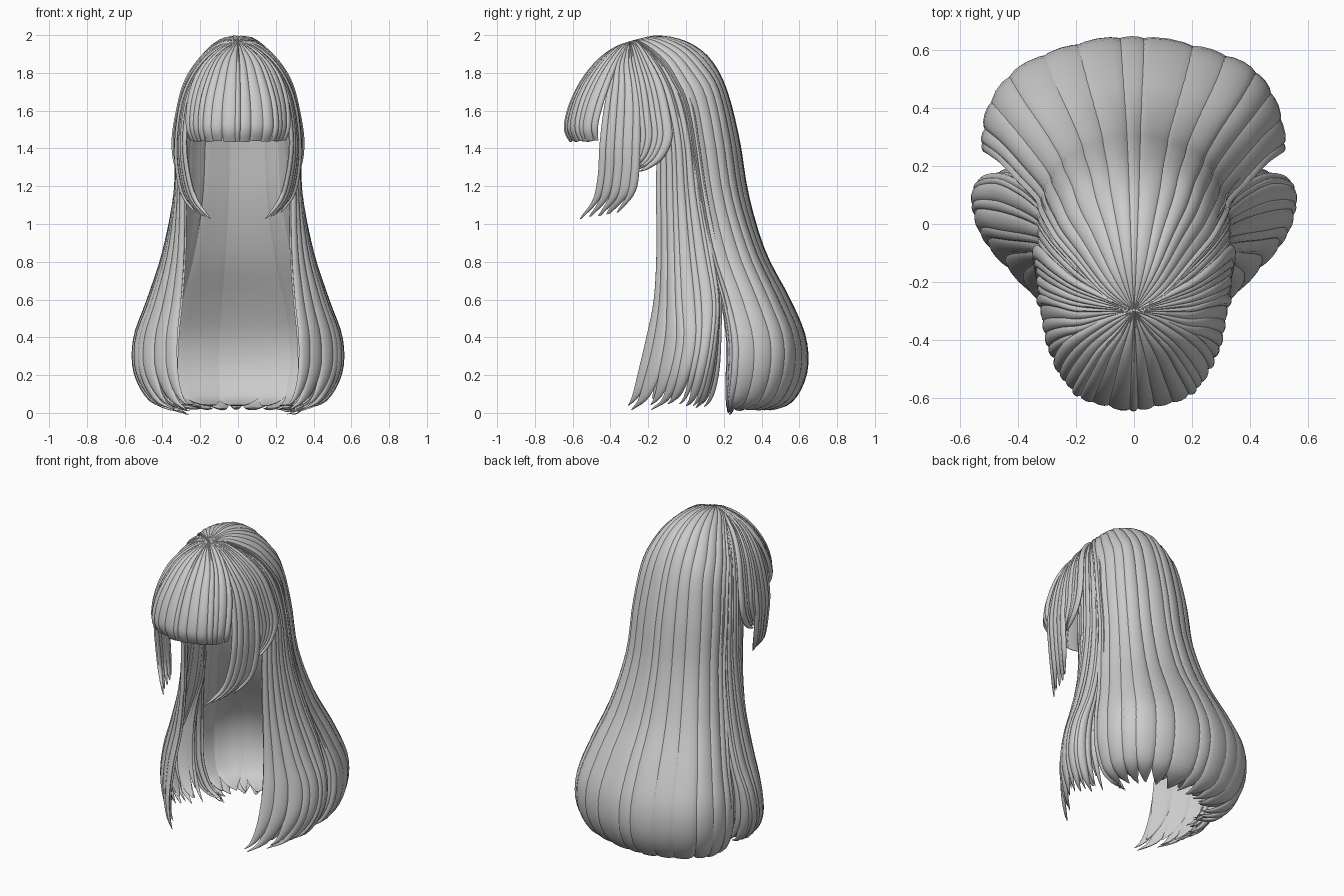
import bpy, bmesh, math, random
from mathutils import Vector

random.seed(4)


def cat(pts, s):
    """Catmull-Rom point at index s, with straight extension past the ends."""
    n = len(pts)
    k = max(0, min(n - 2, int(math.floor(s))))
    f = s - k
    b, c = pts[k], pts[k + 1]
    a = pts[k - 1] if k > 0 else b * 2 - c
    d = pts[k + 2] if k + 2 < n else c * 2 - b
    if f < 0:
        return b + (c - a) * (f / 2)
    if f > 1:
        return c + (d - b) * ((f - 1) / 2)
    return (b * 2 + (c - a) * f + (a * 2 - b * 5 + c * 4 - d) * f * f
            + (b * 3 - a - c * 3 + d) * f ** 3) / 2


def guide(*p):
    """Guide line from the crown; p lists the remaining points."""
    return [Vector((0, -0.3, 1.965))] + [Vector(q) for q in p]


def flip(g):
    return [Vector((-p.x, p.y, p.z)) for p in g]


def add_strand(bm, guides, uc, half, th, tip, blunt, end, depth, rings=46, sides=12):
    """One lens-shaped lock following the sheet spanned by the guides."""
    m = len(guides[0]) - 1

    def row(t):
        return [cat(g, t * m) for g in guides]

    def normal(t, r):
        du = cat(r, uc + 0.05) - cat(r, uc - 0.05)
        r2 = row(t + 0.01)
        return du.cross(cat(r2, uc) - cat(r, uc)).normalized()

    r = row(0.5)
    p = cat(r, uc)
    sign = 1 if normal(0.5, r).dot(p - Vector((0, -0.12, min(p.z, 1.3)))) > 0 else -1
    drift = random.uniform(-0.3, 0.3) * half
    loops = []
    for i in range(rings):
        t = 0.003 + (end - 0.003) * i / (rings - 1)
        q = max(0, (t / end - (1 - tip)) / tip)
        w = blunt + (1 - blunt) * (1 - q ** 1.8)
        h = th * min(1, 0.15 + t * 4) * (0.15 + 0.85 * (1 - q ** 3))
        d = depth * min(1, t * 5)
        r = row(t)
        nrm = normal(t, r) * sign
        ring = []
        for j in range(sides):
            a = 2 * math.pi * j / sides
            v = cat(r, uc + drift * t * t + math.cos(a) * half * w)
            s = math.sin(a)
            ring.append(bm.verts.new(v + nrm * (s * h * (1 if s > 0 else 0.5) - d)))
        loops.append(ring)
    for A, B in zip(loops, loops[1:]):
        for j in range(sides):
            k = (j + 1) % sides
            bm.faces.new((A[j], A[k], B[k], B[j]))
    bm.faces.new(loops[0])
    bm.faces.new(loops[-1])


def hair(name, guides, n, th=0.018, tip=0.18, blunt=0.1, vary=0.025, depth=0.011,
         overlap=1.3, end=1.0):
    """A row of n locks side by side over the whole sheet."""
    bm = bmesh.new()
    span = len(guides) - 1
    cuts = [0] + [i + random.uniform(-0.28, 0.28) for i in range(1, n)] + [n]
    for a, b in zip(cuts, cuts[1:]):
        half = (b - a) / n * span / 2
        add_strand(bm, guides, (a + b) / 2 / n * span, half * overlap, th, tip, blunt,
                   end - random.uniform(0, vary), depth + random.uniform(-0.005, 0.005))
    bmesh.ops.recalc_face_normals(bm, faces=bm.faces)
    me = bpy.data.meshes.new(name)
    bm.to_mesh(me)
    bm.free()
    ob = bpy.data.objects.new(name, me)
    bpy.context.collection.objects.link(ob)
    bpy.ops.object.select_all(action='DESELECT')
    ob.select_set(True)
    bpy.context.view_layer.objects.active = ob
    bpy.ops.object.shade_smooth_by_angle(angle=math.radians(50))


def pair(name, guides, n, **kw):
    for side, gs in (("right", guides), ("left", [flip(g) for g in guides])):
        state = random.getstate()
        hair(name + "_" + side, gs, n, **kw)
        if side == "right":
            random.setstate(state)


# long back hair, tips curling inward; b3 is the tucked-in edge beside the split
b0 = guide((0, -.15, 1.995), (0, 0, 1.965), (0, .12, 1.88), (0, .21, 1.72), (0, .28, 1.45),
           (0, .33, 1.15), (0, .42, .85), (0, .55, .6), (0, .632, .4), (0, .64, .22),
           (0, .575, .075), (0, .48, .02), (0, .38, .012))
b1 = guide((.07, -.17, 1.985), (.13, -.03, 1.93), (.175, .07, 1.83), (.2, .15, 1.7),
           (.225, .205, 1.45), (.24, .25, 1.15), (.29, .34, .85), (.36, .45, .6),
           (.4, .525, .4), (.4, .525, .22), (.355, .47, .075), (.28, .39, .02), (.2, .32, .012))
b2 = guide((.1, -.23, 1.965), (.2, -.11, 1.875), (.257, -.04, 1.77), (.292, .02, 1.64),
           (.312, .06, 1.42), (.325, .1, 1.15), (.38, .16, .85), (.455, .24, .6),
           (.515, .285, .4), (.515, .285, .22), (.455, .26, .075), (.37, .24, .02),
           (.28, .22, .012))
b3 = guide((.1, -.25, 1.955), (.2, -.15, 1.86), (.257, -.08, 1.75), (.292, -.02, 1.63),
           (.312, .02, 1.42), (.322, .06, 1.15), (.365, .12, .85), (.41, .185, .6),
           (.43, .215, .4), (.425, .215, .22), (.37, .215, .08), (.3, .22, .025),
           (.23, .22, .015))
back = [flip(b3), flip(b2), flip(b1), b0, b1, b2, b3]
hair("back_hair", back, 19)
hair("back_hair_under_layer", back, 15, depth=0.028, th=0.013, end=0.985, vary=0.03)

# long side hair in front of the split; sa is its tucked-in rear edge
sa = guide((.1, -.22, 1.955), (.2, -.1, 1.86), (.255, -.02, 1.74), (.285, .04, 1.61),
           (.305, .07, 1.42), (.315, .11, 1.15), (.365, .165, .85), (.415, .18, .6),
           (.44, .18, .4), (.43, .17, .22), (.37, .14, .08), (.29, .09, .01))
s0 = guide((.1, -.23, 1.955), (.2, -.13, 1.865), (.262, -.06, 1.75), (.297, -.01, 1.62),
           (.32, .03, 1.42), (.335, .06, 1.15), (.395, .11, .85), (.475, .15, .6),
           (.542, .14, .4), (.542, .11, .22), (.47, .07, .07), (.37, .02, .005))
s1 = guide((.1, -.25, 1.945), (.2, -.19, 1.86), (.268, -.13, 1.74), (.305, -.09, 1.6),
           (.328, -.06, 1.42), (.338, -.05, 1.15), (.385, -.04, .85), (.455, -.03, .6),
           (.52, -.02, .4), (.52, -.05, .22), (.45, -.1, .07), (.35, -.18, .005))
s2 = guide((.1, -.28, 1.935), (.2, -.25, 1.845), (.265, -.22, 1.73), (.295, -.19, 1.6),
           (.305, -.16, 1.42), (.3, -.16, 1.15), (.3, -.16, .85), (.315, -.175, .6),
           (.335, -.215, .4), (.33, -.26, .22), (.29, -.31, .08), (.22, -.37, .005))
side = [sa, s0, s1, s2]
pair("side_hair", side, 11, vary=0.05)
pair("side_hair_under_layer", side, 8, depth=0.026, th=0.013, end=0.98, vary=0.08)

# blunt fringe
f0 = guide((0, -.38, 1.93), (0, -.47, 1.86), (0, -.55, 1.76), (0, -.61, 1.64),
           (0, -.64, 1.52), (0, -.625, 1.43))
f1 = guide((.05, -.37, 1.93), (.11, -.44, 1.86), (.15, -.51, 1.76), (.18, -.565, 1.64),
           (.19, -.59, 1.52), (.18, -.575, 1.43))
f2 = guide((.085, -.32, 1.935), (.18, -.37, 1.85), (.24, -.41, 1.75), (.27, -.45, 1.63),
           (.275, -.475, 1.52), (.26, -.47, 1.435))
hair("fringe", [flip(f2), flip(f1), f0, f1, f2], 15, tip=0.2, blunt=0.75, vary=0.015)

# face-framing locks, curling forward at the tips
l0 = guide((.08, -.335, 1.93), (.17, -.385, 1.845), (.235, -.41, 1.74), (.275, -.435, 1.6),
           (.29, -.455, 1.42), (.27, -.465, 1.25), (.23, -.495, 1.12), (.15, -.58, 1.015))
l1 = guide((.1, -.295, 1.935), (.2, -.285, 1.845), (.27, -.26, 1.73), (.31, -.245, 1.6),
           (.33, -.245, 1.42), (.325, -.25, 1.28), (.3, -.27, 1.16), (.24, -.34, 1.06))
pair("face_lock", [l0, l1], 5, vary=0.02, th=0.017, tip=0.2, blunt=0.25)

# short locks swept forward over the ears
e0 = guide((.1, -.25, 1.955), (.21, -.19, 1.865), (.285, -.13, 1.74), (.325, -.09, 1.58),
           (.345, -.08, 1.45), (.34, -.125, 1.35), (.325, -.2, 1.29), (.31, -.26, 1.265))
e1 = guide((.1, -.295, 1.94), (.2, -.285, 1.855), (.277, -.265, 1.73), (.317, -.25, 1.58),
           (.33, -.24, 1.47), (.33, -.25, 1.39), (.32, -.265, 1.34), (.31, -.285, 1.31))
pair("ear_lock", [e0, e1], 5, th=0.016)
